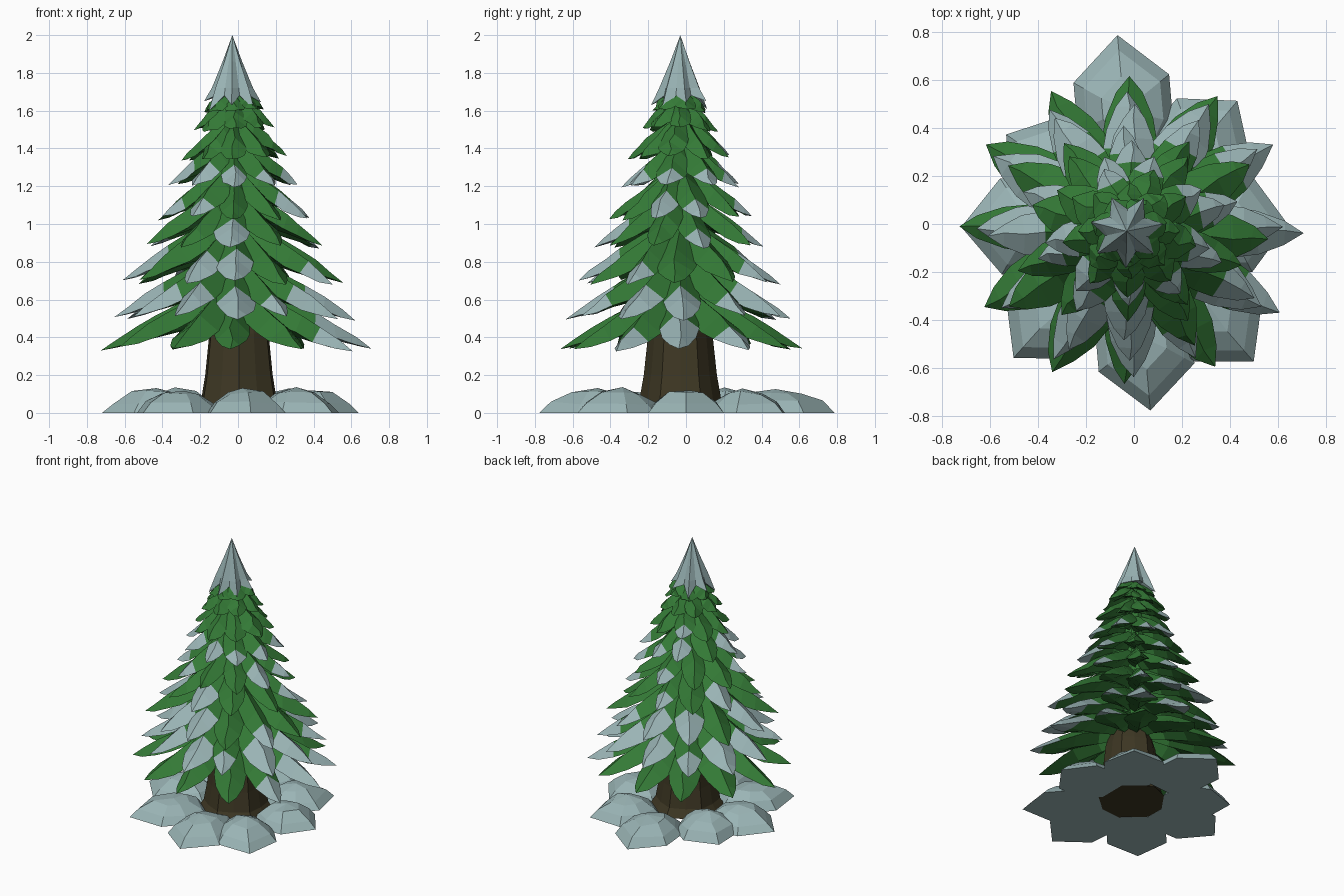
import bpy, bmesh, math, random
from mathutils import Vector

random.seed(4)
if "Cube" in bpy.data.objects:
    bpy.data.objects.remove(bpy.data.objects["Cube"])


def material(name, rgb):
    m = bpy.data.materials.new(name)
    m.use_nodes = True
    m.diffuse_color = (*rgb, 1)
    m.node_tree.nodes["Principled BSDF"].inputs["Base Color"].default_value = (*rgb, 1)
    return m


GREEN = material("needle_green", (0.034, 0.195, 0.037))
SNOW = material("snow", (0.325, 0.46, 0.465))
BARK = material("bark_brown", (0.047, 0.038, 0.017))


def finish(bm, name, mats):
    bmesh.ops.recalc_face_normals(bm, faces=bm.faces[:])
    mesh = bpy.data.meshes.new(name)
    bm.to_mesh(mesh)
    bm.free()
    for m in mats:
        mesh.materials.append(m)
    obj = bpy.data.objects.new(name, mesh)
    bpy.context.collection.objects.link(obj)
    return obj


def wobble(amount):
    return random.uniform(-amount, amount)


def polar(centre, angle, along, side, z):
    """Point measured outwards and sideways from a vertical axis."""
    c, s = math.cos(angle), math.sin(angle)
    return Vector((centre[0] + along * c - side * s, centre[1] + along * s + side * c, z))


def bridge(bm, a, b):
    n = len(a)
    return [bm.faces.new((a[i], a[(i + 1) % n], b[(i + 1) % n], b[i])) for i in range(n)]


def fan(bm, ring, tip):
    n = len(ring)
    return [bm.faces.new((ring[i], ring[(i + 1) % n], tip)) for i in range(n)]


AXIS = (-0.02, -0.03)

# Trunk: faceted, flared at the roots
bm = bmesh.new()
rings = []
for z, r in [(0.003, 0.25), (0.06, 0.212), (0.2, 0.188), (0.42, 0.165), (0.6, 0.11)]:
    rings.append([bm.verts.new(polar((0.005, -0.03), math.tau * i / 12,
                                     r * (1.03 if i % 2 else 0.95), 0, z)) for i in range(12)])
for a, b in zip(rings, rings[1:]):
    bridge(bm, a, b)
bm.faces.new(rings[0])
bm.faces.new(rings[-1])
finish(bm, "trunk", [BARK])

# Foliage core that fills the middle of the crown
bm = bmesh.new()
low = [bm.verts.new(polar(AXIS, math.tau * i / 9, 0.12, 0, 0.6)) for i in range(9)]
high = [bm.verts.new(polar(AXIS, math.tau * i / 9, 0.04, 0, 1.72)) for i in range(9)]
bridge(bm, low, high)
bm.faces.new(low)
bm.faces.new(high)
finish(bm, "crown_core", [GREEN])

# Needle fans: thick, arched, pointed leaves; share of length, width, thickness
LEAF = [(0, 0.6, 0.7), (0.3, 0.9, 1), (0.56, 1, 1), (0.72, 0.86, 0.85), (0.88, 0.48, 0.5)]
SNOW_FROM = {"s": 2, "p": 3, "g": 9}


def add_leaf(bm, angle, reach, tip_z, slope, cover):
    width = (0.047 + 0.09 * reach) * (1 + wobble(0.12))
    thick = 0.03 + 0.05 * reach
    inner = 0.04
    rows = []
    for t, w, h in LEAF:
        along = inner + t * (reach - inner)
        rise = slope * (reach - along)
        z = tip_z + rise + 0.1 * reach * t * (1 - t)
        keel = tip_z + 0.5 * rise - 0.1 * thick * h
        bend = wobble(0.012)
        half = width * w
        side_z = z - 0.75 * thick * h - 0.12 * rise
        section = [(bend, z + 0.35 * thick * h), (half, side_z + wobble(0.008)),
                   (bend, keel), (-half, side_z + wobble(0.008))]
        rows.append([bm.verts.new(polar(AXIS, angle, along + wobble(0.008), s, height))
                     for s, height in section])
    tip = bm.verts.new(polar(AXIS, angle, reach, 0, tip_z))
    bm.faces.new(rows[0])
    bands = [bridge(bm, a, b) for a, b in zip(rows, rows[1:])] + [fan(bm, rows[-1], tip)]
    start = SNOW_FROM[cover]
    for row, faces in enumerate(bands):
        for i, f in enumerate(faces):
            upper = i in (0, 3)
            if row >= start and (upper or row > start):
                f.material_index = 1


# Tiers: reach, tip height, snow cover of each leaf from the front towards +x
TIERS = [
    (0.68, 0.34, "ggpspggggggg"),
    (0.62, 0.50, "spsspsspssss"),
    (0.57, 0.69, "sgpggpssgsgs"),
    (0.465, 0.88, "sggpgpgsgg"),
    (0.395, 1.03, "ggspgpggpp"),
    (0.335, 1.20, "sppppsgss"),
    (0.28, 1.35, "gggggpggg"),
    (0.21, 1.50, "gggggggg"),
    (0.155, 1.60, "ggggggg"),
]
for n, (reach, tip_z, covers) in enumerate(TIERS):
    bm = bmesh.new()
    slope = 0.5 + 0.06 * n
    for i, cover in enumerate(covers):
        angle = -math.pi / 2 + math.tau * i / len(covers) + wobble(0.06)
        long = reach * (1 + 0.04 * math.cos(2 * angle) + wobble(0.03))
        add_leaf(bm, angle, long, tip_z + wobble(0.015), slope, cover)
    finish(bm, f"needle_tier_{n + 1}", [GREEN, SNOW])

# Snow cap: pointed star cone on the treetop
bm = bmesh.new()
TOP = (-0.03, -0.03)
POINTS = 7
rings = []
for z, r, notch, lift in [(1.63, 0.155, 0.6, 0.05), (1.72, 0.112, 0.75, 0), (1.86, 0.053, 0.8, 0)]:
    ring = []
    for i in range(POINTS * 2):
        a = math.tau * i / (POINTS * 2) + 0.2
        valley = i % 2
        ring.append(bm.verts.new(polar(TOP, a, r * (notch if valley else 1), 0,
                                       z + (lift if valley else 0.6 * wobble(lift)))))
    rings.append(ring)
for a, b in zip(rings, rings[1:]):
    bridge(bm, a, b)
fan(bm, rings[-1], bm.verts.new((*TOP, 2.0)))
fan(bm, rings[0], bm.verts.new((*TOP, 1.7)))
finish(bm, "snow_cap", [SNOW])

# Snow mounds: low faceted lumps around the trunk
OUTLINE = [(1, 0), (0.77, 0.2), (0.52, 0.2), (0.3, 0.1),
           (0.3, -0.1), (0.52, -0.2), (0.77, -0.2)]
MOUNDS = [(0, 0.64), (50, 0.67), (95, 0.79), (145, 0.65),
          (181, 0.72), (228, 0.75), (275, 0.78), (311, 0.76)]
for n, (degrees, reach) in enumerate(MOUNDS):
    bm = bmesh.new()
    angle = math.radians(degrees)
    middle = 0.6 * reach
    height = 0.125 + wobble(0.012)
    rings = []
    for size, z in [(1, 0), (0.8, 0.055), (0.45, 0.105)]:
        rings.append([bm.verts.new(polar((0, 0), angle, middle + (u * reach - middle) * size,
                                         v * size, z + (wobble(0.012) if z else 0)))
                      for u, v in OUTLINE])
    for a, b in zip(rings, rings[1:]):
        bridge(bm, a, b)
    fan(bm, rings[-1], bm.verts.new(polar((0, 0), angle, middle, wobble(0.03), height)))
    bm.faces.new(rings[0])
    finish(bm, f"snow_mound_{n + 1}", [SNOW])
